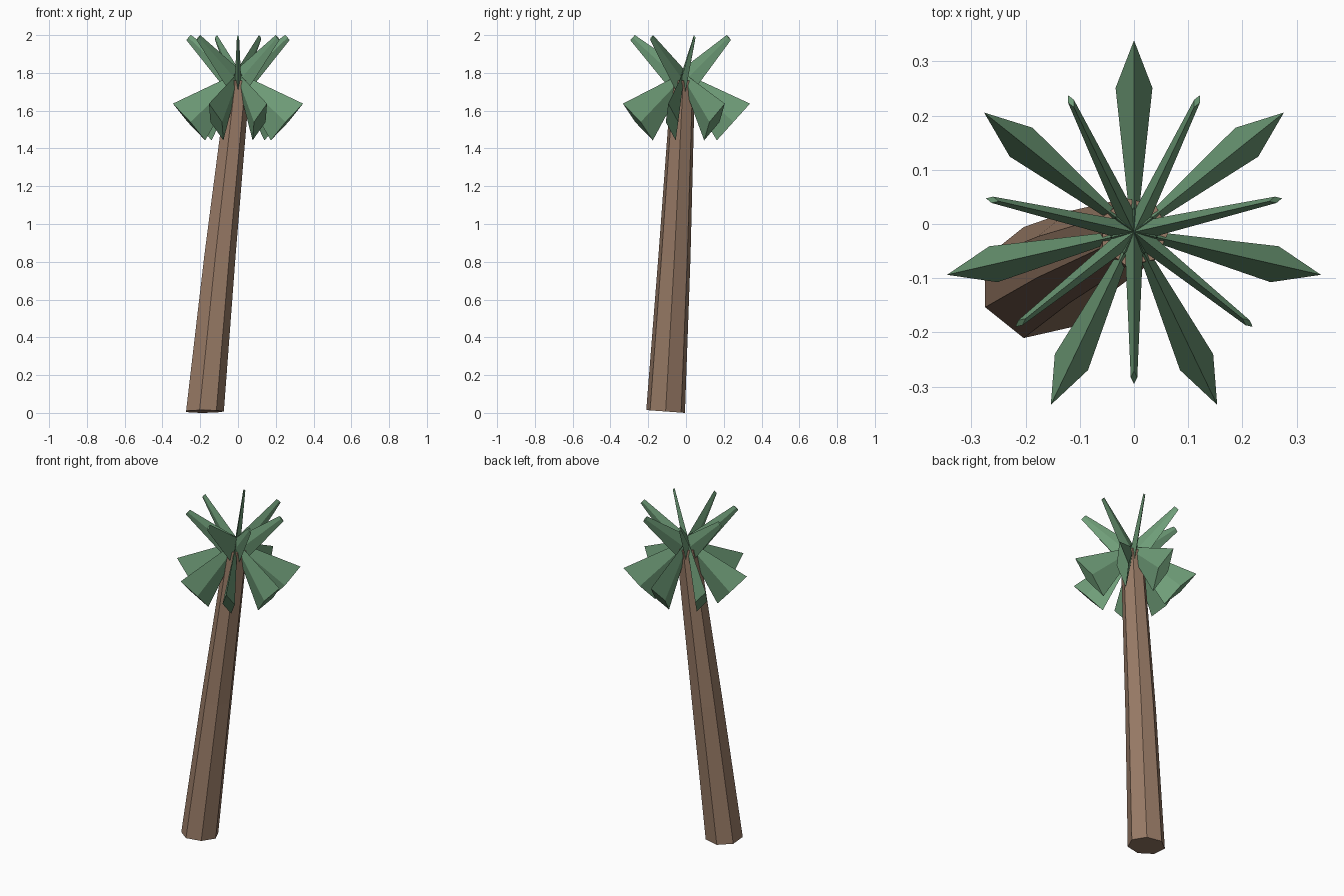
import bpy, bmesh, math
from mathutils import Vector

if "Cube" in bpy.data.objects:
    bpy.data.objects.remove(bpy.data.objects["Cube"])


def material(name, rgb):
    m = bpy.data.materials.new(name)
    m.diffuse_color = (*rgb, 1)
    m.use_nodes = True
    m.node_tree.nodes["Principled BSDF"].inputs["Base Color"].default_value = m.diffuse_color
    return m


def loft(name, rings, mat):
    """Skin a list of equal-length vertex rings and cap both ends."""
    bm = bmesh.new()
    loops = [[bm.verts.new(p) for p in ring] for ring in rings]
    n = len(loops[0])
    for a, b in zip(loops, loops[1:]):
        for i in range(n):
            j = (i + 1) % n
            bm.faces.new((a[i], a[j], b[j], b[i]))
    bm.faces.new(loops[0][::-1])
    bm.faces.new(loops[-1])
    bmesh.ops.recalc_face_normals(bm, faces=bm.faces[:])
    me = bpy.data.meshes.new(name)
    bm.to_mesh(me)
    bm.free()
    me.materials.append(mat)
    ob = bpy.data.objects.new(name, me)
    bpy.context.collection.objects.link(ob)
    return ob


bark = material("bark", (0.32, 0.20, 0.135))
leaf = material("leaf", (0.16, 0.34, 0.19))

# Leaning seven-sided trunk: centre, radius, tilt of the ring
SIDES = 7
trunk = []
for cx, cy, cz, r, tilt in [(-0.18, -0.108, 0.0075, 0.105, 0.073),
                            (-0.10, -0.061, 0.83, 0.087, 0.05),
                            (0.0, -0.015, 1.76, 0.064, 0.0)]:
    ring = []
    for i in range(SIDES):
        a = math.tau * i / SIDES
        dy = r * math.sin(a)
        ring.append((cx + r * math.cos(a), cy + dy, cz - tilt * dy))
    trunk.append(ring)
loft("trunk", trunk, bark)


def frond(name, angle, start, end):
    """Four-sided blade; start/end = (distance out, z, half height, half width)."""
    out = Vector((math.cos(angle), math.sin(angle), 0))
    side = Vector((-out.y, out.x, 0))
    centre = Vector((0, -0.015, 0))
    pts = [centre + out * s[0] + Vector((0, 0, s[1])) for s in (start, end)]
    up = (pts[1] - pts[0]).normalized().cross(side)
    rings = []
    for p, (_, _, h, w) in zip(pts, (start, end)):
        rings.append([p + up * h, p + side * w, p - up * h, p - side * w])
    loft(name, rings, leaf)


# Crown: drooping blades that widen outward, raised blades that taper
for k in range(7):
    turn = math.tau * k / 7
    frond(f"lower_frond_{k + 1}", math.pi / 2 + turn,
          (0.0, 1.78, 0.02, 0.005), (0.266, 1.54, 0.131, 0.034))
    frond(f"upper_frond_{k + 1}", -math.pi / 2 + turn,
          (0.0, 1.74, 0.07, 0.018), (0.268, 1.987, 0.018, 0.006))
